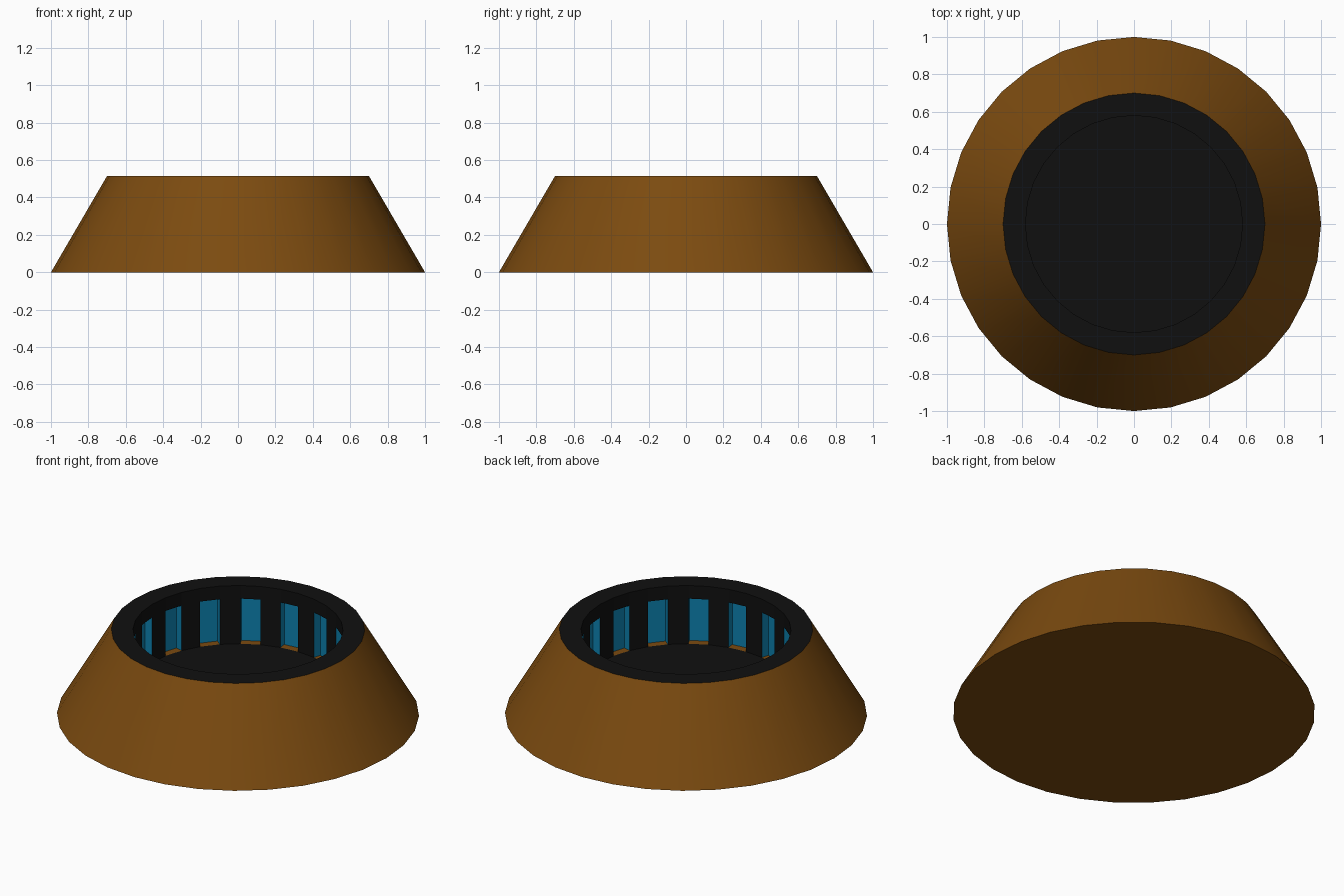
import bpy
import bmesh
import math

if "Cube" in bpy.data.objects:
    bpy.data.objects.remove(bpy.data.objects["Cube"])

SIDES = 32
TOP, LIP, FLOOR = 0.515, 0.435, 0.16
R_BASE, R_TOP, R_INNER = 1.0, 0.70, 0.58
SLOT_DEPTH = 0.045
BROWN, BLACK, BLUE = 0, 1, 2


def material(name, rgb):
    mat = bpy.data.materials.new(name)
    mat.diffuse_color = (*rgb, 1.0)
    mat.use_nodes = True
    mat.node_tree.nodes["Principled BSDF"].inputs["Base Color"].default_value = mat.diffuse_color
    return mat


bm = bmesh.new()


def ring(radius, z):
    step = 2 * math.pi / SIDES
    return [bm.verts.new((radius * math.cos(i * step), radius * math.sin(i * step), z))
            for i in range(SIDES)]


def bridge(lower, upper, mat, smooth=False):
    faces = []
    for i in range(SIDES):
        j = (i + 1) % SIDES
        f = bm.faces.new((lower[i], lower[j], upper[j], upper[i]))
        f.material_index = mat
        f.smooth = smooth
        faces.append(f)
    return faces


# rings from the underside, up the cone and down into the recess
base = ring(R_BASE, 0)
shoulder = ring(R_TOP, TOP)
inner_rim = ring(R_INNER, TOP)
lip = ring(R_INNER, LIP)
well = ring(R_INNER, FLOOR)

# underside and sloping sides
bm.faces.new(base[::-1]).material_index = BROWN
bridge(base, shoulder, BROWN, smooth=True)

# black rim, inner wall and floor
bridge(shoulder, inner_rim, BLACK)
bridge(inner_rim, lip, BLACK)
wall = bridge(lip, well, BLACK)
bm.faces.new(well).material_index = BLACK
bm.normal_update()

# recessed blue windows in every second wall face, with brown sills
windows = wall[::2]
for f in windows:
    f.material_index = BLUE
sides = bmesh.ops.inset_individual(bm, faces=windows, thickness=0.0,
                                   depth=-SLOT_DEPTH)["faces"]
bm.normal_update()
for f in sides:
    f.material_index = BROWN if f.normal.z > 0.5 else BLUE

mesh = bpy.data.meshes.new("tapered_base")
bm.to_mesh(mesh)
bm.free()
mesh.materials.append(material("brown", (0.20, 0.070, 0.005)))
mesh.materials.append(material("black", (0.005, 0.005, 0.005)))
mesh.materials.append(material("blue", (0.004, 0.22, 0.43)))
bpy.context.collection.objects.link(bpy.data.objects.new("tapered_base", mesh))
